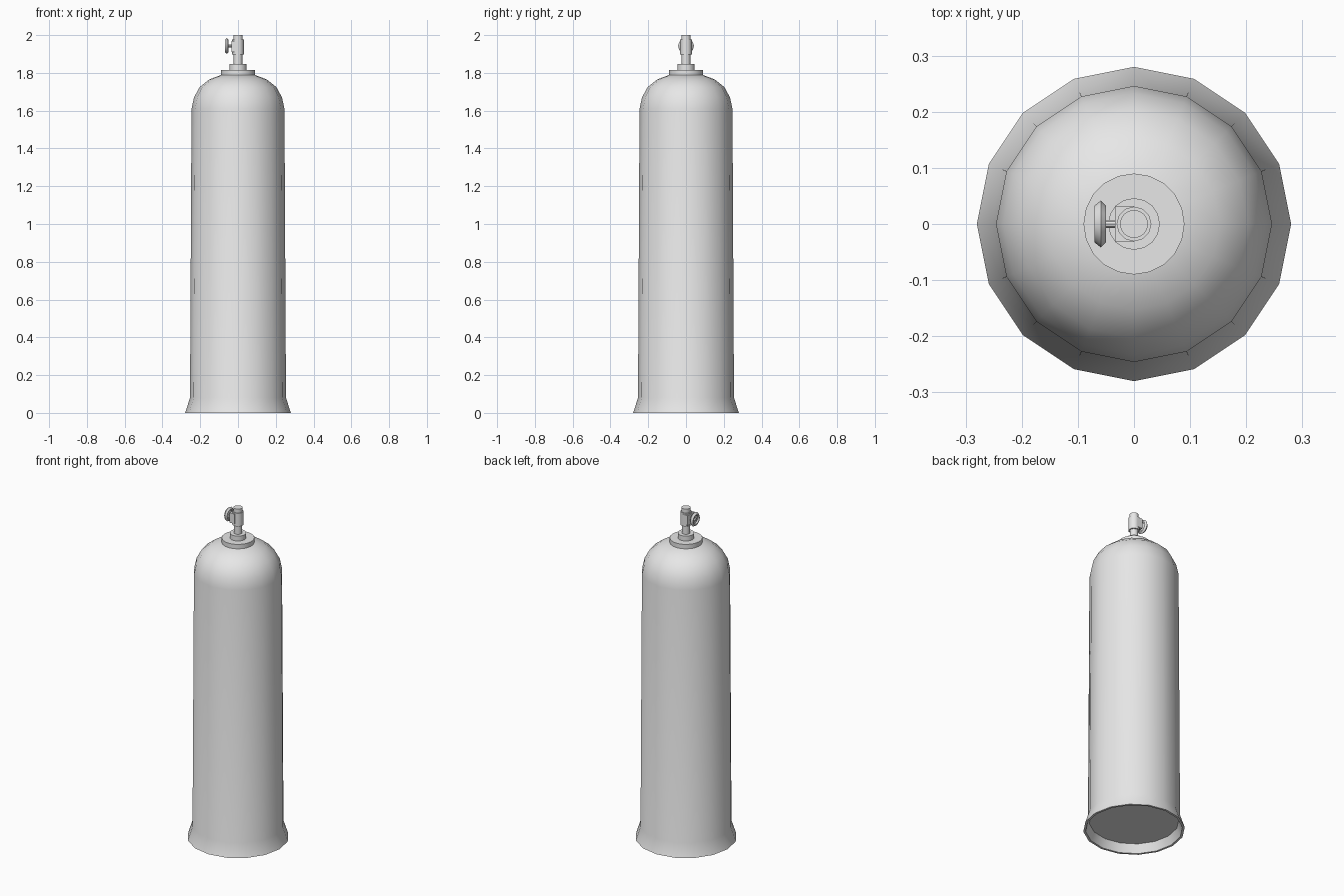
import bpy, bmesh, math
from mathutils import Matrix

if "Cube" in bpy.data.objects:
    bpy.data.objects.remove(bpy.data.objects["Cube"], do_unlink=True)

grey = bpy.data.materials.new("light grey metal")
grey.diffuse_color = (0.8, 0.8, 0.8, 1)
grey.use_nodes = True
grey.node_tree.nodes["Principled BSDF"].inputs["Base Color"].default_value = (0.8, 0.8, 0.8, 1)


def finish(name, bm, angle=32):
    """Turn a bmesh into a named, coloured object with sharp edges kept."""
    bmesh.ops.recalc_face_normals(bm, faces=bm.faces)
    mesh = bpy.data.meshes.new(name)
    bm.to_mesh(mesh)
    bm.free()
    mesh.materials.append(grey)
    obj = bpy.data.objects.new(name, mesh)
    bpy.context.collection.objects.link(obj)
    bpy.ops.object.select_all(action="DESELECT")
    obj.select_set(True)
    bpy.context.view_layer.objects.active = obj
    bpy.ops.object.shade_smooth_by_angle(angle=math.radians(angle))
    return obj


def lathe(name, profile, sides, matrix=Matrix()):
    """Spin (radius, height) points around z, then place the result."""
    bm = bmesh.new()
    verts = [bm.verts.new((r, 0, z)) for r, z in profile]
    edges = [bm.edges.new(pair) for pair in zip(verts, verts[1:])]
    bmesh.ops.spin(bm, geom=verts + edges, cent=(0, 0, 0), axis=(0, 0, 1),
                   angle=math.tau, steps=sides, use_duplicate=False)
    bmesh.ops.remove_doubles(bm, verts=bm.verts, dist=1e-5)
    bmesh.ops.transform(bm, matrix=matrix, verts=bm.verts)
    return finish(name, bm)


def cylinder(name, radius, z0, z1, sides, matrix=Matrix()):
    return lathe(name, [(0, z0), (radius, z0), (radius, z1), (0, z1)], sides, matrix)


# Tank: recessed floor, flared foot, slightly tapered wall and domed shoulder
lathe("tank_body", [
    (0, 0.05), (0.247, 0.05), (0.267, 0), (0.28, 0), (0.254, 0.08),
    (0.246, 1.61), (0.233, 1.67), (0.203, 1.725), (0.153, 1.765),
    (0.09, 1.789), (0, 1.795)], 16)

# Neck: stacked collar, ring and stem
cylinder("neck_collar", 0.09, 1.787, 1.816, 20)
cylinder("neck_ring", 0.046, 1.814, 1.846, 16)
cylinder("valve_stem", 0.023, 1.84, 1.905, 16)

# Valve: round housing, side block and outlet
cylinder("valve_housing", 0.031, 1.897, 1.977, 12)
cylinder("valve_outlet", 0.025, 1.97, 2.0, 16)
bm = bmesh.new()
bmesh.ops.create_cube(bm, size=1, matrix=Matrix.Translation((-0.017, 0, 1.94))
                      @ Matrix.Diagonal((0.034, 0.064, 0.06, 1)))
finish("valve_side_block", bm)

# Handwheel on a short spindle, pointing to -x
side = Matrix.Translation((0, 0, 1.943)) @ Matrix.Rotation(-math.pi / 2, 4, "Y")
cylinder("handwheel_spindle", 0.0075, 0.03, 0.058, 10, side)
lathe("handwheel", [
    (0, 0.054), (0.022, 0.054), (0.026, 0.05), (0.033, 0.05), (0.042, 0.059),
    (0.033, 0.07), (0.026, 0.07), (0.022, 0.062), (0.011, 0.062),
    (0.009, 0.068), (0, 0.068)], 12, side)
